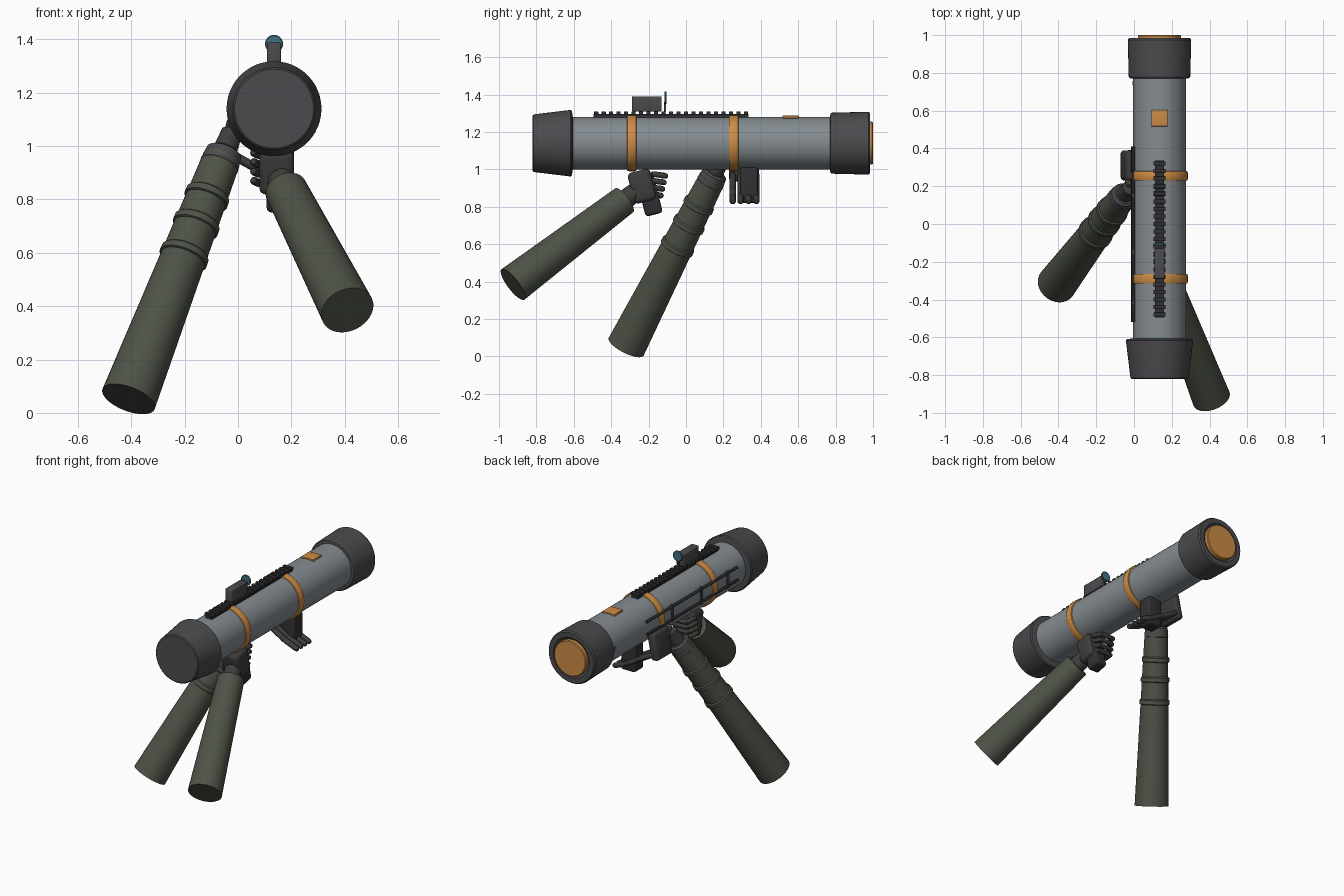
import bpy, bmesh, math
from mathutils import Vector, Matrix

if "Cube" in bpy.data.objects:
    bpy.data.objects.remove(bpy.data.objects["Cube"])

CX, CZ = 0.135, 1.14  # launcher axis


def material(name, rgb):
    m = bpy.data.materials.new(name)
    m.diffuse_color = (*rgb, 1)
    m.use_nodes = True
    m.node_tree.nodes["Principled BSDF"].inputs["Base Color"].default_value = m.diffuse_color
    return m


STEEL = material("steel", (0.23, 0.26, 0.28))
DARK = material("dark_grey", (0.07, 0.07, 0.075))
BLACK = material("black", (0.03, 0.03, 0.033))
ORANGE = material("orange", (0.60, 0.26, 0.06))
SLEEVE = material("sleeve_green", (0.075, 0.085, 0.062))
GLOVE = material("glove", (0.05, 0.047, 0.045))
TEAL = material("teal", (0.05, 0.17, 0.22))


def finish(ob, mat, smooth=True):
    ob.data.materials.clear()
    ob.data.materials.append(mat)
    if smooth:
        bpy.ops.object.select_all(action='DESELECT')
        ob.select_set(True)
        bpy.context.view_layer.objects.active = ob
        bpy.ops.object.shade_smooth_by_angle(angle=math.radians(30))
    return ob


def new_object(name, bm, mat, smooth=True):
    bmesh.ops.recalc_face_normals(bm, faces=bm.faces)
    me = bpy.data.meshes.new(name)
    bm.to_mesh(me)
    bm.free()
    ob = bpy.data.objects.new(name, me)
    bpy.context.collection.objects.link(ob)
    return finish(ob, mat, smooth)


def lathe(name, p0, p1, profile, mat, sides=40):
    """Turned solid: profile is (distance along p0->p1, radius)."""
    p0, p1 = Vector(p0), Vector(p1)
    d = (p1 - p0).normalized()
    rot = d.to_track_quat('Z', 'Y').to_matrix()
    bm = bmesh.new()
    rings = []
    for t, r in profile:
        rings.append([bm.verts.new(p0 + rot @ Vector((r * math.cos(a), r * math.sin(a), t)))
                      for a in (2 * math.pi * i / sides for i in range(sides))])
    for a, b in zip(rings, rings[1:]):
        for i in range(sides):
            j = (i + 1) % sides
            bm.faces.new((a[i], a[j], b[j], b[i]))
    bm.faces.new(rings[0])
    bm.faces.new(rings[-1])
    return new_object(name, bm, mat)


def along(name, profile, mat, x=CX, z=CZ, sides=48):
    """Turned part on a line parallel to y, profile in absolute y."""
    return lathe(name, (x, 0, z), (x, 1, z), profile, mat, sides)


def box(name, center, size, mat, bevel=0.0, rot=(0, 0, 0)):
    bm = bmesh.new()
    bmesh.ops.create_cube(bm, size=1, matrix=Matrix.Diagonal((*size, 1)))
    if bevel:
        bmesh.ops.bevel(bm, geom=bm.edges[:], offset=bevel, segments=3,
                        profile=0.5, affect='EDGES')
    ob = new_object(name, bm, mat)
    ob.location = center
    ob.rotation_euler = [math.radians(a) for a in rot]
    return ob


def tube(name, points, radius, mat):
    """Bent finger-like tube with round joints."""
    for i, (a, b) in enumerate(zip(points, points[1:])):
        n = (Vector(b) - Vector(a)).length
        r = radius
        lathe(f"{name}_{i + 1}", a, b,
              [(-r, r * .15), (-r * .7, r * .72), (0, r), (n, r),
               (n + r * .7, r * .72), (n + r, r * .15)], mat, 12)


# Launcher tube and end caps
along("main_tube", [(-0.70, .14), (0.85, .14)], STEEL)
along("front_cap", [(-0.82, .148), (-0.815, .154), (-0.617, .178), (-0.61, .172),
                    (-0.605, .14)], DARK)
along("rear_cap", [(0.77, .14), (0.772, .158), (0.78, .163), (0.975, .168),
                   (0.985, .161), (0.985, .13), (0.975, .118), (0.97, .10)], DARK)
along("rear_seal", [(0.96, .115), (0.995, .115), (1.0, .11)], ORANGE)
for n, y in (("front_band", -0.29), ("rear_band", 0.255)):
    along(n, [(y - .026, .14), (y - .024, .147), (y - .016, .15), (y + .016, .15),
              (y + .024, .147), (y + .026, .14)], ORANGE)
box("warning_plate", (CX, 0.56, 1.28), (.086, .086, .014), ORANGE, .002)

# Toothed top rail
box("top_rail", (CX, -0.08, 1.285), (.045, .83, .022), BLACK)
TEETH = 21
for i in range(TEETH):
    box(f"rail_tooth_{i + 1}", (CX, -0.48 + i * 0.80 / (TEETH - 1), 1.300),
        (.064, .022, .018), BLACK, .002)

# Sight and lens
box("sight_body", (CX, -0.21, 1.35), (.052, .16, .08), DARK, .006)
along("sight_lens", [(-0.116, .030), (-0.113, .034), (-0.107, .034), (-0.104, .030)],
      TEAL, z=1.383, sides=24)
box("lens_post", (CX, -0.112, 1.335), (.012, .01, .05), DARK)

# Side rails on the left, with brackets
for n, z, x in (("upper_side_rail", 1.19, -0.004), ("lower_side_rail", 1.11, -0.008)):
    along(n, [(-0.52, .009), (0.41, .009)], BLACK, x=x, z=z, sides=12)
for i, y in enumerate((-0.42, -0.15, 0.15)):
    box(f"side_bracket_{i + 1}", (-0.004, y, 1.15), (.016, .02, .11), DARK, .003)
box("side_stud", (-0.002, 0.745, 1.14), (.014, .025, .025), DARK, .003)

# Front and rear grips under the tube
box("fore_grip", (0.15, 0.337, 0.915), (.10, .095, .19), BLACK, .012)
box("trigger_grip", (0.15, -0.195, 0.86), (.085, .095, .21), BLACK, .018, (14, 0, 0))

# Right arm and hand
A, B = Vector((0.41, -0.925, 0.385)), Vector((0.18, -0.33, 0.835))
L = (B - A).length
lathe("right_sleeve", A, B, [(0, .102), (L, .080)], SLEEVE)
lathe("right_wrist", B - (B - A) * .05, B + (B - A).normalized() * .08,
      [(0, .055), (.11, .05)], GLOVE, 24)
box("right_palm", (0.145, -0.235, 0.91), (.13, .125, .17), GLOVE, .025, (14, 0, 0))
for i in range(4):
    z = 0.975 - i * .035
    y = -0.115 - i * .008
    tube(f"right_finger_{i + 1}",
         [(.18, y - .06, z), (.165, y + .005, z - .01), (.075, y, z - .008),
          (.06, y - .06, z)], .015, GLOVE)

# Left arm: sleeve with three rolled lips and a dark cuff
A, B = Vector((-0.41, -0.32, 0.052)), Vector((-0.062, 0.14, 0.95))
D = (B - A).normalized()
L = (B - A).length


def sleeve_radius(t):
    return .105 - .033 * t / L


lathe("left_sleeve", A, B, [(0, .105), (L, .072)], SLEEVE)
for i, f in enumerate((0.60, 0.73, 0.845)):
    t = f * L
    r = sleeve_radius(t)
    lathe(f"left_sleeve_fold_{i + 1}", A, B,
          [(t - .018, r), (t - .014, r + .008), (t + .010, r + .007), (t + .018, r - .002)],
          SLEEVE)
lathe("left_cuff", B, B + D, [(-.03, .070), (-.025, .074), (.03, .068), (.04, .055)], DARK)
lathe("left_wrist", B, B + D, [(0, .048), (.12, .04)], GLOVE, 24)

# Left hand: palm beside the tube, fingers reaching under it
box("left_palm", (-0.03, 0.31, 1.02), (.055, .16, .17), GLOVE, .018, (0, 12, 0))
for i in range(4):
    y = 0.25 + i * .042
    tube(f"left_finger_{i + 1}",
         [(-.025, y, .97), (.09, y, .905), (.17, y, .86), (.245, y, .83)], .017, GLOVE)
tube("left_thumb", [(-.035, .25, 1.05), (-.025, .21, 1.09)], .018, GLOVE)
